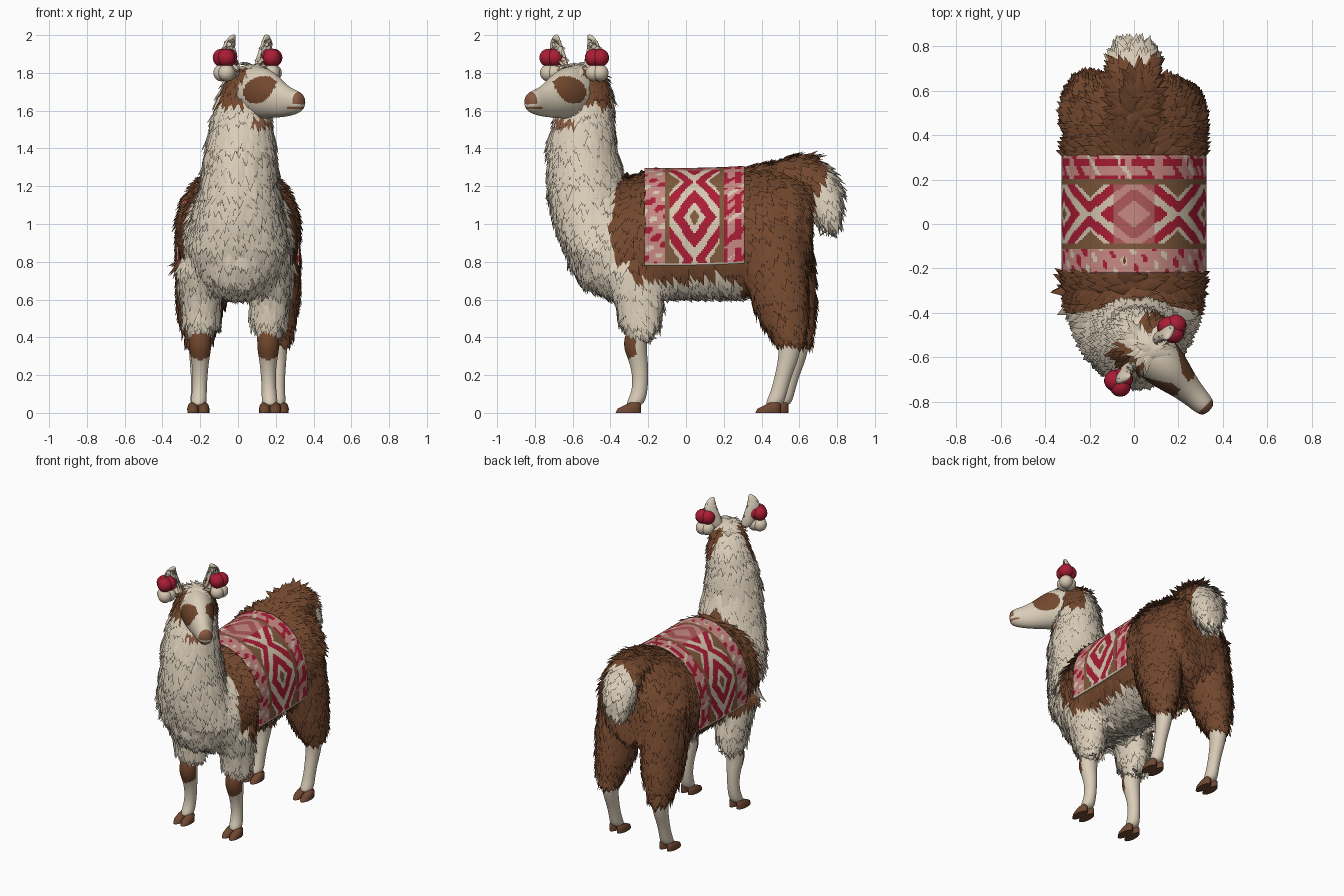
import bpy, bmesh, random
from math import sin, cos, pi, radians
from mathutils import Vector, Matrix

random.seed(4)
cube = bpy.data.objects.get("Cube")
if cube:
    bpy.data.objects.remove(cube)

# ---------- colours ----------
PALETTE = {
    "cream_wool": (0.70, 0.61, 0.48),
    "brown_wool": (0.17, 0.064, 0.027),
    "hoof_brown": (0.16, 0.065, 0.032),
    "red_yarn": (0.40, 0.012, 0.035),
    "faded_red_weave": (0.42, 0.10, 0.10),
    "pink_weave": (0.58, 0.25, 0.23),
    "cream_weave": (0.68, 0.58, 0.44),
    "brown_weave": (0.21, 0.10, 0.045),
    "tan_wool": (0.25, 0.105, 0.055),
}
NAMES = list(PALETTE)
MATS = []
for mat_name, rgb in PALETTE.items():
    mat = bpy.data.materials.new(mat_name)
    mat.use_nodes = True
    mat.diffuse_color = (*rgb, 1)
    mat.node_tree.nodes["Principled BSDF"].inputs["Base Color"].default_value = (*rgb, 1)
    MATS.append(mat)


# ---------- helpers ----------
def loft(bm, rings, axis="z", sides=16):
    """Closed tube through elliptical rings: centre x, y, z and two radii."""
    loops = []
    for x, y, z, a, b in rings:
        loop = []
        for i in range(sides):
            c, s = a * cos(2 * pi * i / sides), b * sin(2 * pi * i / sides)
            loop.append(bm.verts.new((x + c, y + s, z) if axis == "z" else (x + c, y, z + s)))
        loops.append(loop)
    for low, high in zip(loops, loops[1:]):
        for i in range(sides):
            j = (i + 1) % sides
            bm.faces.new((low[i], low[j], high[j], high[i]))
    bm.faces.new(loops[0][::-1])
    bm.faces.new(loops[-1])


def ball(bm, centre, radius):
    bmesh.ops.create_uvsphere(bm, u_segments=20, v_segments=12, radius=radius,
                              matrix=Matrix.Translation(centre))


def make(name, bm, colour="cream_wool"):
    """Link the mesh as an object; with no colour, keep its faces as they are."""
    if colour:
        bmesh.ops.recalc_face_normals(bm, faces=bm.faces)
    mesh = bpy.data.meshes.new(name)
    bm.to_mesh(mesh)
    bm.free()
    obj = bpy.data.objects.new(name, mesh)
    bpy.context.collection.objects.link(obj)
    for mat in MATS:
        mesh.materials.append(mat)
    if colour:
        paint(obj, lambda centre, normal: colour)
    return obj


def paint(obj, rule):
    for poly in obj.data.polygons:
        poly.material_index = NAMES.index(rule(poly.center, poly.normal))


def bake(obj):
    """Turn the modifiers into real geometry."""
    deps = bpy.context.evaluated_depsgraph_get()
    mesh = bpy.data.meshes.new_from_object(obj.evaluated_get(deps))
    obj.modifiers.clear()
    obj.data = mesh


def rounded(obj, levels=2):
    obj.modifiers.new("round", "SUBSURF").levels = levels
    bake(obj)
    obj.data.shade_smooth()
    return obj


def on_head(obj, slide=0.0):
    obj.location = (0.05 - slide, -0.55 - slide, 0)
    obj.rotation_euler.z = pi / 4
    return obj


# ---------- woolly body: overlapping volumes fused into one skin ----------
bm = bmesh.new()
loft(bm, [(0, y, z, a, b) for y, z, a, b in (
    (-0.61, 0.95, 0.10, 0.14), (-0.54, 0.94, 0.19, 0.24), (-0.42, 0.92, 0.27, 0.29),
    (-0.25, 0.94, 0.30, 0.32), (0, 0.95, 0.303, 0.325), (0.25, 0.95, 0.303, 0.325),
    (0.42, 0.98, 0.30, 0.32), (0.56, 0.99, 0.26, 0.28), (0.64, 1.0, 0.18, 0.21))], "y", 24)
loft(bm, [(x, y, z, a, b) for z, x, y, a, b in (
    (0.74, 0, -0.42, 0.20, 0.12), (0.9, 0, -0.46, 0.25, 0.18), (1.05, 0, -0.50, 0.22, 0.19),
    (1.2, 0.01, -0.525, 0.19, 0.19), (1.4, 0.015, -0.55, 0.165, 0.165),
    (1.55, 0.02, -0.54, 0.15, 0.15), (1.68, 0.03, -0.52, 0.125, 0.125),
    (1.8, 0.045, -0.535, 0.09, 0.09))])
ball(bm, (0.07, -0.57, 1.77), 0.08)
for side in (1, -1):
    loft(bm, [(side * x - 0.015, y, z, a, b) for z, x, y, a, b in (
        (0.41, 0.18, -0.24, 0.055, 0.06), (0.48, 0.18, -0.245, 0.078, 0.088),
        (0.6, 0.18, -0.25, 0.093, 0.112), (0.8, 0.17, -0.30, 0.13, 0.16))])
    loft(bm, [(side * x, y - side * 0.02, z, a, b) for z, x, y, a, b in (
        (0.37, 0.21, 0.57, 0.065, 0.075), (0.46, 0.205, 0.545, 0.085, 0.10),
        (0.6, 0.195, 0.515, 0.11, 0.135), (0.8, 0.18, 0.475, 0.13, 0.165),
        (1.05, 0.17, 0.45, 0.13, 0.16))])
    # half of the broad tail, curling up, over and down
    for y, z, r in ((0.46, 1.24, 0.07), (0.52, 1.27, 0.07), (0.58, 1.28, 0.07), (0.64, 1.27, 0.075),
                    (0.69, 1.23, 0.08), (0.725, 1.17, 0.08), (0.74, 1.11, 0.075), (0.75, 1.05, 0.055)):
        ball(bm, (side * 0.022, y, z), r)
wool = make("wool_body", bm)
remesh = wool.modifiers.new("fuse", "REMESH")
remesh.mode = "VOXEL"
remesh.voxel_size = 0.02
relax = wool.modifiers.new("relax", "SMOOTH")
relax.iterations = 5
bake(wool)
if not wool.data.materials:
    for mat in MATS:
        wool.data.materials.append(mat)


def wool_colour(p, normal):
    x, y, z = p
    lateral, forward = (x + y + 0.5) * 0.707, (x - y - 0.6) * 0.707
    if z > 1.45:
        if 1.64 < z < 1.84 and abs(lateral) > 0.05 and -0.08 < forward < 0.06:
            return "brown_wool"
        return "tan_wool" if 1.535 < z < 1.57 and forward > 0.1 else "cream_wool"
    if 0.9 < z < 1.35 and abs(x) < 0.16 and y > (0.7 if z > 1.18 else 0.68):
        return "cream_wool"
    if y > 0.27:
        return "brown_wool"
    front = -0.37 - 0.4 * max(0, abs(x) - 0.2) + max(0, 0.88 - z)
    return "brown_wool" if y > front and z > 0.75 else "cream_wool"


paint(wool, wool_colour)
wool.data.shade_smooth()

# ---------- wool tufts: broad pointed locks lying along the skin ----------
tufts = bmesh.new()
for poly in wool.data.polygons:
    p, n = poly.center.copy(), poly.normal.copy()
    if random.random() > 0.5 or (-0.235 < p.y < 0.29 and p.z > 0.8):
        continue
    flow = Vector((random.uniform(-0.25, 0.25), 0.35 if p.y > -0.3 else 0.0, -1))
    flow -= n * flow.dot(n)
    if flow.length < 0.1:
        continue
    flow.normalize()
    across = n.cross(flow)
    size = random.uniform(0.75, 1.25)
    if p.z > 1.5 or p.z < 0.5:
        size *= 0.7
    width, length, lift = 0.03 * size, 0.08 * size, 0.02 * size
    root, left, right, ridge, tip = [tufts.verts.new(q) for q in (
        p - flow * width - n * 0.004, p - across * width, p + across * width,
        p + n * lift + flow * width * 0.5, p + flow * length + n * lift * 1.5)]
    colour = NAMES.index(wool_colour(p, n))
    for corners in ((root, right, ridge), (root, ridge, left), (left, ridge, tip),
                    (right, tip, ridge)):
        face = tufts.faces.new(corners)
        face.material_index = colour
        face.normal_update()
        if face.normal.dot(n) < 0:
            face.normal_flip()
make("wool_tufts", tufts, None).data.shade_smooth()

# ---------- lower legs and cloven hooves ----------
for side, word in ((1, "left"), (-1, "right")):
    for end in ("front", "hind"):
        if end == "front":
            shift, dy, toe = -0.02, 0, -0.305
            path = ((0.48, 0.18, -0.25, 0.05, 0.055), (0.36, 0.18, -0.275, 0.066, 0.067),
                    (0.29, 0.18, -0.255, 0.05, 0.054), (0.2, 0.18, -0.24, 0.04, 0.043),
                    (0.1, 0.185, -0.245, 0.04, 0.043), (0.03, 0.19, -0.28, 0.048, 0.055))
        else:
            shift, dy, toe = 0, -0.02 * side, 0.455
            path = ((0.46, 0.205, 0.56, 0.065, 0.07), (0.32, 0.21, 0.575, 0.052, 0.06),
                    (0.2, 0.21, 0.535, 0.04, 0.046), (0.1, 0.21, 0.51, 0.04, 0.045),
                    (0.03, 0.21, 0.48, 0.048, 0.055))
        bm = bmesh.new()
        loft(bm, [(side * x + shift, y + dy, z, a, b) for z, x, y, a, b in path], sides=12)
        leg = rounded(make(f"{end}_{word}_lower_leg", bm), 3)
        if end == "front":
            # oval knee pad
            knee = side * 0.18 + shift
            paint(leg, lambda c, n: "brown_wool" if n.y < 0 and
                  ((c.z - 0.355) / 0.075) ** 2 + ((c.x - knee) / 0.07) ** 2 < 1 else "cream_wool")
        bm = bmesh.new()
        for offset in (-0.028, 0.028):
            x, y = side * path[-1][1] + shift + offset, toe + dy
            loft(bm, [(x, y, 0, 0.03, 0.068), (x, y + 0.005, 0.022, 0.031, 0.062),
                      (x, y + 0.025, 0.042, 0.026, 0.042), (x, y + 0.035, 0.056, 0.015, 0.022)])
        hoof = make(f"{end}_{word}_hoof", bm, "hoof_brown")
        hoof.data.shade_smooth()
        hoof.data.set_sharp_from_angle(angle=radians(40))

# ---------- head, turned to one side ----------
bm = bmesh.new()
loft(bm, [(0, -d, z, a, b) for d, z, a, b in (
    (-0.07, 1.70, 0.06, 0.08), (0, 1.705, 0.11, 0.135), (0.1, 1.695, 0.112, 0.145),
    (0.18, 1.685, 0.093, 0.125), (0.25, 1.66, 0.07, 0.098), (0.32, 1.645, 0.056, 0.074),
    (0.38, 1.645, 0.05, 0.06), (0.41, 1.645, 0.03, 0.035))], "y", 16)
head = rounded(make("head", bm), 3)


def head_colour(c, normal):
    d = -c.y
    patch = ((d - 0.165) / 0.09) ** 2 + ((c.z - 1.71 - 0.15 * (d - 0.165)) / 0.072) ** 2
    temple = abs(c.x) > 0.035 and c.z > 1.785 and d < 0.07
    mouth = d > 0.34 and abs(c.z - 1.615) < 0.006
    nose = d > 0.38 and c.z > 1.635
    if temple or (patch < 1 and abs(normal.x) > 0.4):
        return "brown_wool"
    return "tan_wool" if nose or mouth else "cream_wool"


paint(head, head_colour)
on_head(head)

# ---------- ears and yarn pompoms ----------
for side, word in ((1, "left"), (-1, "right")):
    bm = bmesh.new()
    loft(bm, [(side * x, y, z, a, b) for z, x, y, a, b in (
        (1.78, 0.085, -0.02, 0.035, 0.03), (1.85, 0.115, -0.02, 0.052, 0.032),
        (1.92, 0.14, -0.025, 0.05, 0.028), (1.97, 0.14, -0.035, 0.034, 0.02),
        (2.005, 0.122, -0.045, 0.014, 0.01))], sides=12)
    ear = rounded(make(f"{word}_ear", bm))
    # hollow the front of the ear
    for v in ear.data.vertices:
        if v.normal.y < -0.75 and 1.83 < v.co.z < 1.97:
            v.co.y += 0.03
    paint(ear, lambda c, n: "tan_wool" if n.y < -0.8 and 1.8 < c.z < 1.88 else "cream_wool")
    on_head(ear, 0.018)

    for label, z, r, colour in (("upper", 1.88, 0.048, "red_yarn"), ("lower", 1.80, 0.045, "cream_weave")):
        bm = bmesh.new()
        # a few overlapping balls give each pompom its lumpy outline
        for turn in range(3):
            angle = turn * 2 * pi / 3
            ball(bm, (side * 0.17 + 0.02 * cos(angle), 0.02 * sin(angle) - 0.03, z), r)
        on_head(make(f"{word}_{label}_pompom", bm, colour), 0.018).data.shade_smooth()

# ---------- woven blanket draped over the back ----------
ROWS, COLS, HALF, MID = 64, 130, 0.265, 0.045
HANG, ARC = 0.16, 0.53
SPAN = HANG + ARC


def weave(s, y):
    across = abs(y - MID)
    if abs(s) > SPAN - 0.012:
        return "cream_weave"
    if 0.13 < across < 0.16:
        return "brown_weave"
    if across > 0.16:
        rear = y > MID
        row = rear and (0.215 < across < 0.25 or across < 0.178)
        if row and sin(s * 40) + 0.5 * sin(s * 95) > -0.5:
            return "red_yarn"
        blot = sin(s * 38 + across * 30) + 0.6 * sin(s * 90 + y * 60)
        if blot > (0.75 if abs(s) > 0.2 else 1.2):
            return "red_yarn"
        return "cream_weave" if blot < -1.1 else "pink_weave"
    # diamonds with crosses between them
    step = abs((s + 0.22) % 0.44 - 0.22)
    m = step / 0.2 + across / 0.14
    for limit, colour in ((0.2, "brown_weave"), (0.42, "cream_weave"), (0.82, "red_yarn"),
                          (1.14, "cream_weave"), (1.5, "red_yarn"), (1.65, "cream_weave")):
        if m < limit:
            if abs(s) < 0.1:
                return "faded_red_weave" if colour == "red_yarn" else "pink_weave"
            return colour
    return "brown_weave"


bm = bmesh.new()
grid = []
for i in range(COLS + 1):
    s = SPAN * (2 * i / COLS - 1)
    t = min(abs(s) / ARC, 1) * pi / 2
    x = 0.32 * sin(t) * (1 if s > 0 else -1)
    z = 0.94 + 0.35 * cos(t) - max(0, abs(s) - ARC)
    grid.append([bm.verts.new((x, MID + HALF * (2 * j / ROWS - 1), z + 0.012 * (j / ROWS) ** 3))
                 for j in range(ROWS + 1)])
for i in range(COLS):
    for j in range(ROWS):
        face = bm.faces.new((grid[i][j], grid[i + 1][j], grid[i + 1][j + 1], grid[i][j + 1]))
        s = SPAN * (2 * (i + 0.5) / COLS - 1)
        face.material_index = NAMES.index(weave(s, MID + HALF * (2 * (j + 0.5) / ROWS - 1)))
blanket = make("blanket", bm, None)
thick = blanket.modifiers.new("thickness", "SOLIDIFY")
thick.thickness = 0.012
thick.offset = 0
blanket.data.shade_smooth()
